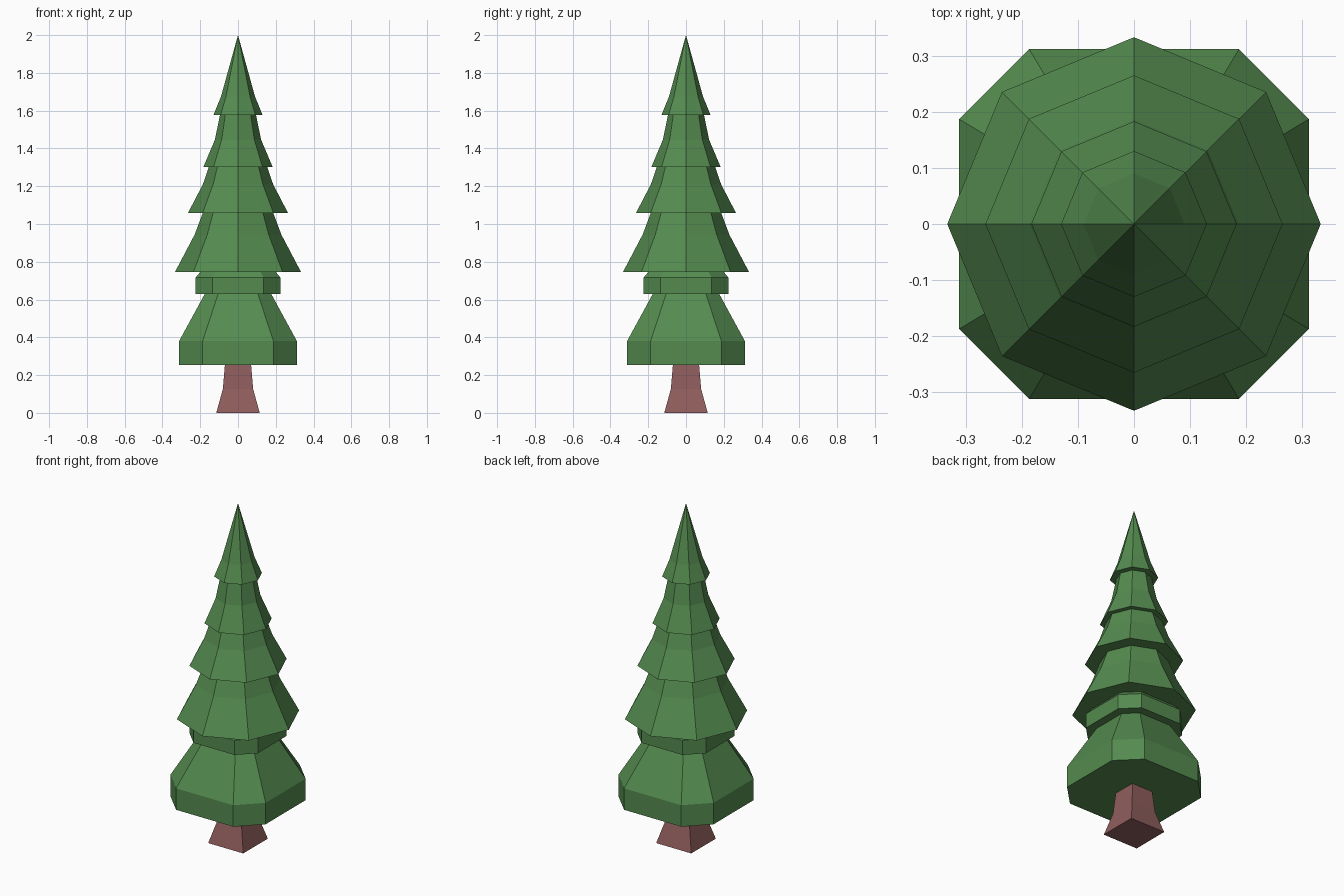
import bpy, bmesh
from math import cos, sin, pi

if "Cube" in bpy.data.objects:
    bpy.data.objects.remove(bpy.data.objects["Cube"])


def material(name, color):
    m = bpy.data.materials.new(name)
    m.diffuse_color = color
    m.use_nodes = True
    m.node_tree.nodes["Principled BSDF"].inputs["Base Color"].default_value = m.diffuse_color
    return m


def loft(name, outline, profile, mat):
    """Stack a unit outline at each (scale, z) of the profile; scale 0 is a tip."""
    bm = bmesh.new()
    rings = []
    for s, z in profile:
        pts = outline if s > 0 else [(0, 0)]
        rings.append([bm.verts.new((x * s, y * s, z)) for x, y in pts])
    n = len(outline)
    bm.faces.new(rings[0][::-1])
    for a, b in zip(rings, rings[1:]):
        for i in range(n):
            j = (i + 1) % n
            if len(b) == 1:
                bm.faces.new((a[i], a[j], b[0]))
            else:
                bm.faces.new((a[i], a[j], b[j], b[i]))
    if len(rings[-1]) > 1:
        bm.faces.new(rings[-1])
    mesh = bpy.data.meshes.new(name)
    bm.to_mesh(mesh)
    bm.free()
    mesh.materials.append(mat)
    obj = bpy.data.objects.new(name, mesh)
    bpy.context.collection.objects.link(obj)
    return obj


green = material("foliage", (0.09, 0.26, 0.08, 1))
brown = material("bark", (0.28, 0.11, 0.11, 1))

# Cross-sections: square, square with cut corners, octagon with corners on the axes
square = [(1, -1), (1, 1), (-1, 1), (-1, -1)]
c = 0.6
cut_square = [(1, -c), (1, c), (c, 1), (-c, 1), (-1, c), (-1, -c), (-c, -1), (c, -1)]
octagon = [(cos(k * pi / 4), sin(k * pi / 4)) for k in range(8)]

# Flared trunk
loft("trunk", square, [(0.115, 0), (0.08, 0.127), (0.069, 0.26)], brown)

# Heavy lower skirt and the collar above it
loft("lower_skirt", cut_square, [(0.312, 0.253), (0.312, 0.38), (0.173, 0.635)], green)
loft("collar", cut_square, [(0.224, 0.63), (0.224, 0.717), (0.195, 0.752)], green)

# Four flared branch tiers, the last one pointed
tiers = [
    [(0.333, 0.747), (0.23, 0.943), (0.185, 1.062)],
    [(0.265, 1.058), (0.186, 1.21), (0.153, 1.306)],
    [(0.183, 1.303), (0.122, 1.447), (0.095, 1.58)],
    [(0.13, 1.577), (0.09, 1.675), (0, 2.0)],
]
for i, profile in enumerate(tiers, 1):
    loft(f"branch_tier_{i}", octagon, profile, green)
